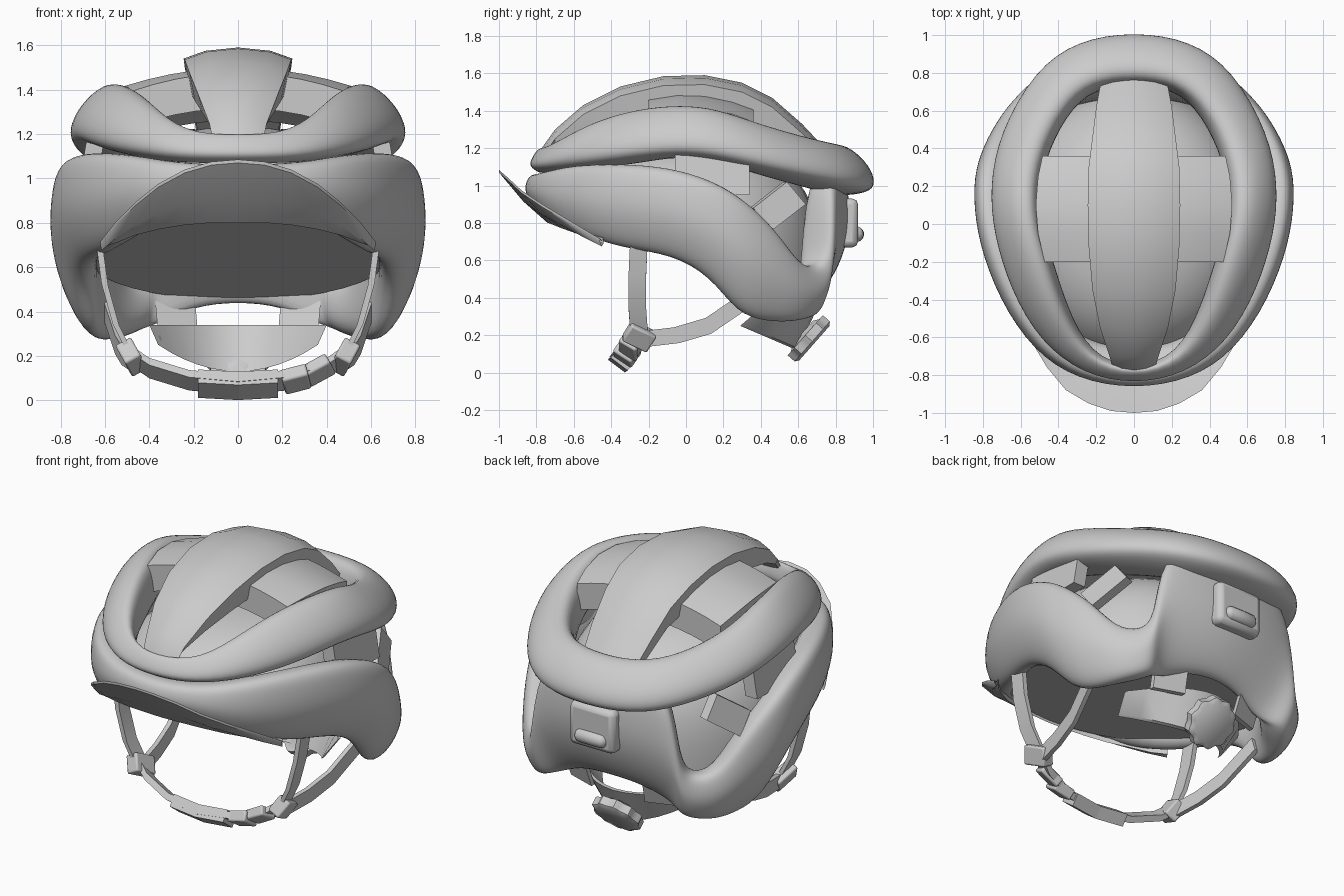
import bpy
import bmesh
import math
from mathutils import Vector, Matrix

default_cube = bpy.data.objects.get("Cube")
if default_cube:
    bpy.data.objects.remove(default_cube, do_unlink=True)

GREY = (0.6, 0.6, 0.6, 1.0)
material = bpy.data.materials.new("plain grey")
material.use_nodes = True
material.diffuse_color = GREY
material.node_tree.nodes["Principled BSDF"].inputs["Base Color"].default_value = GREY


def finish(name, bm, mirrored=False, subdivisions=0, bevel=0.0):
    """Turn a bmesh into a shaded object with its modifiers."""
    bmesh.ops.recalc_face_normals(bm, faces=bm.faces)
    mesh = bpy.data.meshes.new(name)
    bm.to_mesh(mesh)
    bm.free()
    mesh.materials.append(material)
    part = bpy.data.objects.new(name, mesh)
    bpy.context.collection.objects.link(part)
    if mirrored:
        modifier = part.modifiers.new("mirror", "MIRROR")
        modifier.use_clip = True
    if bevel:
        modifier = part.modifiers.new("bevel", "BEVEL")
        modifier.width = bevel
        modifier.segments = 2
    if subdivisions:
        modifier = part.modifiers.new("smooth", "SUBSURF")
        modifier.levels = modifier.render_levels = subdivisions
        mesh.polygons.foreach_set("use_smooth", [True] * len(mesh.polygons))
    else:
        bpy.ops.object.select_all(action="DESELECT")
        part.select_set(True)
        bpy.context.view_layer.objects.active = part
        bpy.ops.object.shade_smooth_by_angle(angle=math.radians(40))
    return part


def loft(name, sections, capped=True, **options):
    """Skin closed cross-sections that follow one another along a path."""
    bm = bmesh.new()
    rows = [[bm.verts.new(point) for point in section] for section in sections]
    count = len(rows[0])
    for near, far in zip(rows, rows[1:]):
        for i in range(count):
            j = (i + 1) % count
            bm.faces.new((near[i], near[j], far[j], far[i]))
    if capped:
        bm.faces.new(rows[0])
        bm.faces.new(rows[-1])
    return finish(name, bm, **options)


def ribbon(name, path, width, thickness, **options):
    """Sweep a rectangle spanned by two half-vectors along a path."""
    w, t = Vector(width), Vector(thickness)
    sections = [[Vector(p) + w + t, Vector(p) + w - t, Vector(p) - w - t, Vector(p) - w + t]
                for p in path]
    return loft(name, sections, **options)


def box(name, centre, size, tilt=0.0, turn=0.0, bevel=0.01, **options):
    bm = bmesh.new()
    matrix = (Matrix.Translation(centre) @ Matrix.Rotation(turn, 4, "Y")
              @ Matrix.Rotation(tilt, 4, "X") @ Matrix.Diagonal((*size, 1)))
    bmesh.ops.create_cube(bm, size=1, matrix=matrix)
    return finish(name, bm, bevel=bevel, **options)


def radial_section(x, y, profile):
    """Place (inset, height) pairs in the upright plane through the middle axis."""
    outer = Vector((x, y, 0))
    inward = (Vector((0, 0.05, 0)) - outer).normalized()
    return [outer + inward * inset + Vector((0, 0, z)) for inset, z in profile]


# Lower shell: x, y, bottom and top of the outer wall, from front to back
lower_stations = [
    (0, -.87, .91, 1.05), (.3, -.82, .87, 1.06), (.53, -.67, .75, 1.1),
    (.71, -.4, .67, 1.11), (.82, -.1, .64, 1.09), (.85, .15, .52, 1.02),
    (.83, .33, .32, .92), (.75, .5, .28, .77), (.66, .63, .28, .57),
    (.56, .73, .3, .55), (.5, .78, .33, .63), (.46, .8, .35, 1.06),
    (.25, .85, .43, 1.07), (0, .88, .45, 1.07)]
sections = []
for x, y, low, high in lower_stations:
    rise = high - low
    sections.append(radial_section(x, y, [
        (.22, low + rise * .15), (rise * .22 + .07, low - .01), (rise * .22, low - .01),
        (rise * .08, low + rise * .2), (-.01, low + rise * .5), (0, low + rise * .82),
        (.025, high + .01), (.11, high + .01), (.2, high - .03)]))
loft("lower_shell", sections, capped=False, mirrored=True, subdivisions=2)

# Upper ring: x, y, underside, crest and width
ring_stations = [
    (0, -.85, 1.08, 1.2, .07), (.27, -.8, 1.08, 1.21, .11), (.5, -.63, 1.1, 1.35, .23),
    (.66, -.35, 1.13, 1.42, .26), (.75, -.05, 1.17, 1.44, .25), (.77, .2, 1.14, 1.42, .26),
    (.72, .48, 1.07, 1.34, .27), (.53, .82, 1, 1.26, .28), (.3, .98, .96, 1.23, .26),
    (0, 1.025, .96, 1.22, .27)]
sections = []
for x, y, low, crest, width in ring_stations:
    rise = crest - low
    sections.append(radial_section(x, y, [
        (.03, low), (-.005, low + rise * .2), (width * .1, low + rise * .55),
        (width * .5, crest - rise * .06), (width * .82, crest), (width, crest - .05),
        (width * 1.12, low + .02), (width * .8, low - .02)]))
loft("upper_ring", sections, capped=False, mirrored=True, subdivisions=2)

# Centre rib: y, height and half width; it deepens where it is wide
rib_stations = [
    (-.8, 1.16, .1), (-.7, 1.3, .13), (-.55, 1.43, .18), (-.35, 1.53, .22), (-.12, 1.585, .24),
    (.1, 1.59, .245), (.3, 1.55, .24), (.46, 1.47, .22), (.62, 1.33, .2), (.78, 1.16, .17)]
sections = []
for y, z, half in rib_stations:
    depth = 1.1 * half - .06
    sections.append([Vector((half * side, y, z - drop)) for side, drop in (
        (-.88, depth), (-1, .05), (-.6, .015), (0, 0), (.6, .015), (1, .05), (.88, depth))])
loft("centre_rib", sections)

# Arched bridge crossing under the rib
sections = []
for step in range(-5, 6):
    x = step * .104
    top = [(x * (1 - (y - .1) ** 2), y, 1.5 - .3 * x * x - .6 * y * y)
           for y in (-.2, -.05, .1, .25, .36)]
    sections.append([Vector(point) for point in top]
                    + [Vector(point) - Vector((0, 0, .16)) for point in reversed(top)])
loft("cross_bridge", sections)

# Inner liner: a full-bodied dome closed by a sloping flat underside
bm = bmesh.new()
bmesh.ops.create_uvsphere(bm, u_segments=40, v_segments=24, radius=1)
for vert in bm.verts:
    flat = math.hypot(vert.co.x, vert.co.y)
    if flat > .001:
        fuller = max(1 - abs(vert.co.z) ** 2.6, 0) ** (1 / 2.6) / flat
        vert.co.x *= fuller
        vert.co.y *= fuller
bmesh.ops.transform(bm, verts=bm.verts, matrix=Matrix.Translation((0, -.02, .57))
                    @ Matrix.Diagonal((.67, .74, .66, 1)))
cut = bmesh.ops.bisect_plane(bm, geom=bm.verts[:] + bm.edges[:] + bm.faces[:],
                             plane_co=(0, 0, .63), plane_no=(0, .25, 1), clear_inner=True)
rim = [item for item in cut["geom_cut"] if isinstance(item, bmesh.types.BMEdge)]
bmesh.ops.contextual_create(bm, geom=rim)
finish("inner_liner", bm)

# Posts and window struts between the lower shell and the ring
ribbon("side_post", [(.68, .14, .95), (.63, .14, 1.25)], (0, .2, 0), (.04, 0, 0), mirrored=True)
ribbon("window_strut", [(.66, .4, .82), (.56, .58, .96)], (0, .05, -.06), (.03, .01, 0),
       mirrored=True)

# Visor: a thin tilted crescent
outer_edge = [(0, -1, 1.07), (.12, -.99, 1.06), (.24, -.95, 1.025), (.36, -.88, .96),
              (.46, -.76, .88), (.55, -.61, .79), (.62, -.46, .7)]
inner_edge = [(0, -.74, .8), (.12, -.735, .8), (.24, -.71, .79), (.36, -.66, .77),
              (.46, -.59, .745), (.55, -.51, .71), (.61, -.44, .69)]
sections = []
for outer, inner in zip(outer_edge, inner_edge):
    outer, inner = Vector(outer), Vector(inner)
    middle = outer.lerp(inner, .5) - Vector((0, 0, .02))
    lift = Vector((0, 0, .03))
    sections.append([outer, middle, inner, inner + lift, middle + lift, outer + lift * .5])
loft("visor", sections, capped=False, mirrored=True)

# Rear light with its button
box("rear_light", (0, .87, .8), (.3, .1, .26), bevel=.03)
bm = bmesh.new()
bmesh.ops.create_uvsphere(bm, u_segments=16, v_segments=10, radius=.042)
for vert in bm.verts:
    vert.co.x += math.copysign(.065, vert.co.x) if abs(vert.co.x) > .001 else 0
    vert.co += Vector((0, .91, .74))
finish("light_button", bm)

# Fit cradle with arms and a scalloped dial
sections = []
for step in range(-6, 7):
    bend = step / 6
    x, y, low = .4 * bend, .7 - .28 * bend ** 2, .13 + .12 * bend ** 2
    sections.append([Vector((x, y, .34)), Vector((x, y - .025, .34)),
                     Vector((x * .9, y - .13, low)), Vector((x * .9, y - .1, low))])
loft("fit_cradle", sections)
ribbon("cradle_arm", [(.27, .61, .3), (.29, .68, .52)], (.09, -.03, 0), (0, .015, 0),
       mirrored=True)
axis = Vector((0, .75, -.66))
facing = axis.to_track_quat("Z", "Y").to_matrix()
sections = []
for depth, scale in ((-.05, .6), (-.03, .8), (-.03, 1), (.02, 1), (.035, .85)):
    rim = []
    for step in range(40):
        angle = math.tau * step / 40
        radius = scale * (.142 + .008 * math.cos(10 * angle))
        point = Vector((radius * math.cos(angle), radius * math.sin(angle), depth))
        rim.append(facing @ point + Vector((0, .66, .18)))
    sections.append(rim)
loft("fit_dial", sections)

# Straps, sliders and chin buckle
ribbon("front_strap", [(.63, -.25, .74), (.6, -.26, .52), (.55, -.26, .34), (.48, -.25, .2)],
       (0, .047, 0), (.015, 0, .004), mirrored=True)
ribbon("rear_strap", [(.48, -.22, .18), (.51, -.05, .2), (.54, .12, .25), (.59, .34, .4)],
       (0, -.015, .042), (.014, 0, 0), mirrored=True)
chin_path = [(.48, -.24, .2), (.4, -.28, .145), (.22, -.33, .09), (0, -.355, .07)]
ribbon("chin_strap", chin_path, (0, .042, -.03), (0, .012, .016), mirrored=True)
ribbon("chin_pad", [(.18, -.335, .075), (0, -.35, .065)], (0, .045, -.034), (0, .022, .03),
       mirrored=True)
box("strap_slider", (.48, -.25, .195), (.08, .15, .11), tilt=-.5, turn=.5, mirrored=True)
box("buckle_body", (.36, -.3, .135), (.13, .11, .06), tilt=-.6, turn=-.5)
box("buckle_tongue", (.26, -.325, .095), (.12, .12, .065), tilt=-.6, turn=-.25)
